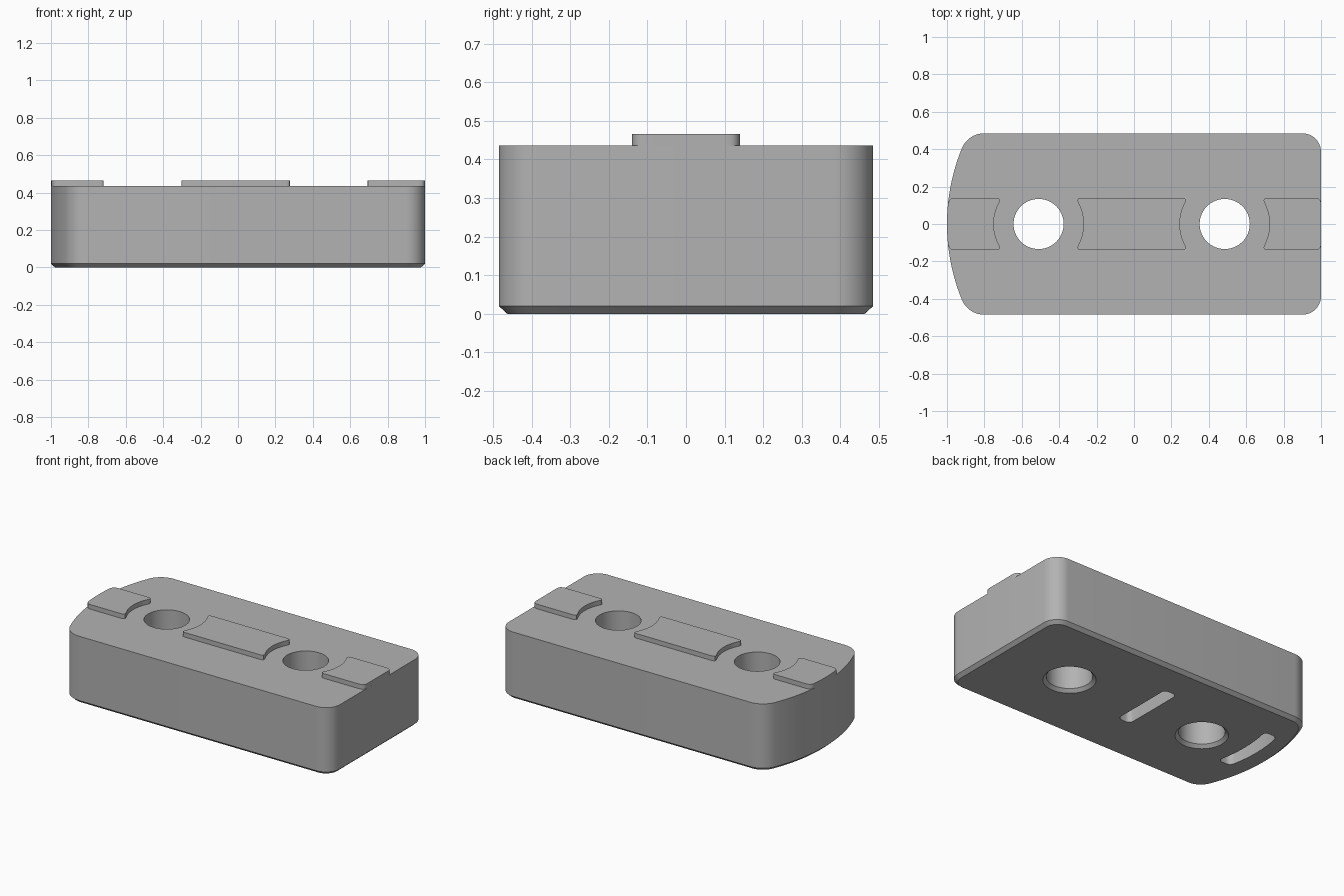
import bpy, bmesh, math

if "Cube" in bpy.data.objects:
    bpy.data.objects.remove(bpy.data.objects["Cube"], do_unlink=True)

grey = bpy.data.materials.new("plain_grey")
grey.use_nodes = True
COLOUR = (0.45, 0.45, 0.45, 1)
grey.diffuse_color = COLOUR
grey.node_tree.nodes["Principled BSDF"].inputs["Base Color"].default_value = COLOUR

TOP, HALF_WIDTH = 0.436, 0.485
HOLES = (-0.51, 0.485)
BOW_CENTRE, BOW_RADIUS = 0.07, 1.07


def arc(cx, cy, r, a0, a1, n):
    return [(cx + r * math.cos(a0 + (a1 - a0) * i / n),
             cy + r * math.sin(a0 + (a1 - a0) * i / n)) for i in range(n + 1)]


def loft(name, sections):
    """Join matching outlines, given as (points, z) from bottom to top, into a solid."""
    bm = bmesh.new()
    loops = [[bm.verts.new((x, y, z)) for x, y in pts] for pts, z in sections]
    n = len(loops[0])
    for low, high in zip(loops, loops[1:]):
        for i in range(n):
            j = (i + 1) % n
            bm.faces.new((low[i], low[j], high[j], high[i]))
    bm.faces.new(loops[0][::-1])
    bm.faces.new(loops[-1])
    bmesh.ops.recalc_face_normals(bm, faces=bm.faces)
    mesh = bpy.data.meshes.new(name)
    bm.to_mesh(mesh)
    bm.free()
    mesh.materials.append(grey)
    obj = bpy.data.objects.new(name, mesh)
    bpy.context.collection.objects.link(obj)
    return obj


def smooth(obj):
    bpy.ops.object.select_all(action='DESELECT')
    obj.select_set(True)
    bpy.context.view_layer.objects.active = obj
    bpy.ops.object.shade_smooth_by_angle(angle=math.radians(30))


def body_outline(inset):
    """Square end at +x, bowed end at -x, all corners rounded."""
    r1, r2 = 0.1, 0.13
    y1, y2 = HALF_WIDTH - r1, HALF_WIDTH - r2
    x2 = BOW_CENTRE - math.sqrt((BOW_RADIUS - r2) ** 2 - y2 ** 2)
    tangent = math.atan2(y2, x2 - BOW_CENTRE)
    half = arc(1 - r1, y1, r1 - inset, 0, math.pi / 2, 10)
    half += arc(x2, y2, r2 - inset, math.pi / 2, tangent, 10)
    half += arc(BOW_CENTRE, 0, BOW_RADIUS - inset, tangent, math.pi, 12)[1:]
    return half + [(x, -y) for x, y in half[-2::-1]]


def pad_end(cx, r, side, inward, half=0.14, cut=0.035):
    """One end of a pad along the circle about cx, with softened corners."""
    def on_arc(y):
        return cx + side * math.sqrt(r * r - y * y)
    a, b, c = (on_arc(half) + inward * cut, half), (on_arc(half), half), (on_arc(half - cut), half - cut)
    pts = []
    for i in range(7):
        t = i / 6
        pts.append(tuple((1 - t) ** 2 * a[k] + 2 * t * (1 - t) * b[k] + t * t * c[k] for k in (0, 1)))
    for i in range(1, 6):
        y = (half - cut) * (1 - i / 6)
        pts.append((on_arc(y), y))
    return pts + [(on_arc(0), 0)] + [(x, -y) for x, y in pts[::-1]]


def pad_outline(left, right):
    return pad_end(*left, 1) + pad_end(*right, -1)[::-1]


# Body with a chamfered underside
body = loft("body", [(body_outline(0.022), 0), (body_outline(0), 0.02), (body_outline(0), TOP)])

# Hole and slot cutters
cutters = []
for x in HOLES:
    def ring(r):
        return arc(x, 0, r, 0, 2 * math.pi, 64)[:-1]
    cutters.append(loft("hole_cutter", [(ring(0.164), -0.01), (ring(0.134), 0.02), (ring(0.134), 0.6)]))


def slot(cx, r):
    outline = [(x, y + 0.05) for x, y in pad_outline((cx - 0.045, r, -1), (cx + 0.045, r, -1))]
    return loft("slot_cutter", [(outline, -0.05), (outline, 0.12)])


def slot_outline(x_mid, r, half_length, half_width=0.045):
    """Round-cornered slot bent along a circle of radius r."""
    corner = 0.03
    pts = []
    for sx, sy, a in ((1, 1, 0), (-1, 1, 1), (-1, -1, 2), (1, -1, 3)):
        pts += arc(sx * (half_width - corner), sy * (half_length - corner), corner,
                   a * math.pi / 2, (a + 1) * math.pi / 2, 5)
        if a in (0, 2):
            continue
        # Points along the long side, so that it can bend
        pts += [(sx * half_width, -sx * (half_length - corner) * k / 4 * -sy * sx) for k in (3, 2, 1, 0, -1, -2, -3)]
    return [(x_mid + x + r - math.sqrt(r * r - y * y), y + 0.05) for x, y in pts]


for x_mid, r in ((-0.058, 20), (-0.835, 0.9)):
    outline = slot_outline(x_mid, r, 0.21)
    cutters.append(loft("slot_cutter", [(outline, -0.05), (outline, 0.12)]))

for cutter in cutters:
    mod = body.modifiers.new("cut", 'BOOLEAN')
    mod.operation, mod.solver, mod.object = 'DIFFERENCE', 'EXACT', cutter

# Apply the cuts, then drop the cutters
graph = bpy.context.evaluated_depsgraph_get()
body.data = bpy.data.meshes.new_from_object(body.evaluated_get(graph))
body.modifiers.clear()
for cutter in cutters:
    bpy.data.objects.remove(cutter, do_unlink=True)
smooth(body)

# Raised pads, hollowed around the holes
GAP = 0.24
bow = (BOW_CENTRE, BOW_RADIUS, -1)
flat = (1 - 100, 100, 1)
for name, left, right in (
        ("bowed_end_pad", bow, (HOLES[0], GAP, -1)),
        ("middle_pad", (HOLES[0], GAP, 1), (HOLES[1], GAP, -1)),
        ("square_end_pad", (HOLES[1], GAP, 1), flat)):
    outline = pad_outline(left, right)
    smooth(loft(name, [(outline, TOP), (outline, 0.466)]))
